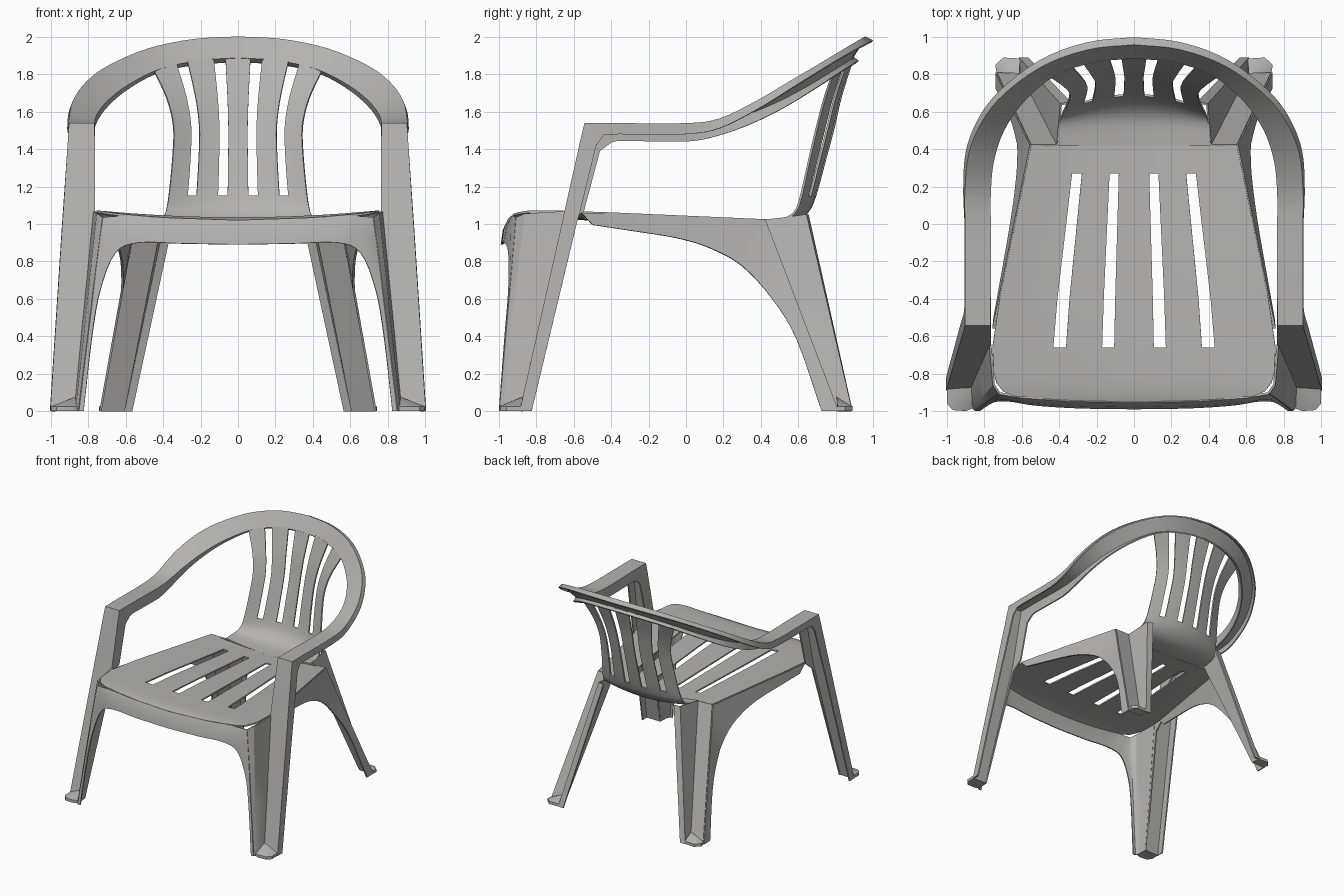
import bpy, bmesh, math
from mathutils import Vector as V

if "Cube" in bpy.data.objects:
    bpy.data.objects.remove(bpy.data.objects["Cube"])

plastic = bpy.data.materials.new("grey plastic")
plastic.diffuse_color = (0.45, 0.445, 0.44, 1)
plastic.use_nodes = True
plastic.node_tree.nodes["Principled BSDF"].inputs["Base Color"].default_value = plastic.diffuse_color


def finish(name, bm, thick=0.012):
    """Mirror half a part, thicken it, bake and shade."""
    bmesh.ops.recalc_face_normals(bm, faces=bm.faces)
    me = bpy.data.meshes.new(name)
    bm.to_mesh(me)
    bm.free()
    ob = bpy.data.objects.new(name, me)
    bpy.context.collection.objects.link(ob)
    me.materials.append(plastic)
    m = ob.modifiers.new("mirror", 'MIRROR')
    m.merge_threshold = 0.0005
    if thick:
        s = ob.modifiers.new("thickness", 'SOLIDIFY')
        s.thickness, s.offset = thick, 0
    bpy.ops.object.select_all(action='DESELECT')
    ob.select_set(True)
    bpy.context.view_layer.objects.active = ob
    bpy.ops.object.convert(target='MESH')
    bpy.ops.object.shade_smooth_by_angle(angle=math.radians(32))
    return ob


def loft(name, rows, skip=lambda r, c: False):
    bm = bmesh.new()
    vs = [[bm.verts.new(p) for p in row] for row in rows]
    for r in range(len(rows) - 1):
        for c in range(len(rows[0]) - 1):
            if not skip(r, c):
                bm.faces.new((vs[r][c], vs[r][c + 1], vs[r + 1][c + 1], vs[r + 1][c]))
    loose = [v for v in bm.verts if not v.link_faces]
    bmesh.ops.delete(bm, geom=loose, context='VERTS')
    return finish(name, bm)


def resample(pts, n=4, smooth=True):
    """Catmull-Rom (or straight) resampling of a list of points."""
    P = [V(p) for p in pts]
    out = []
    for i in range(len(P) - 1):
        a, b = P[i], P[i + 1]
        ta = (b - P[i - 1]) / 2 if i else b - a
        tb = (P[i + 2] - a) / 2 if i + 2 < len(P) else b - a
        for k in range(n):
            t = k / n
            if smooth:
                out.append(a * (2*t**3 - 3*t*t + 1) + b * (3*t*t - 2*t**3)
                           + ta * (t**3 - 2*t*t + t) + tb * (t**3 - t*t))
            else:
                out.append(a.lerp(b, t))
    return out + [P[-1]]


def interp(table, x):
    for (x0, y0), (x1, y1) in zip(table, table[1:]):
        if x <= x1:
            return y0 + (y1 - y0) * max(0, (x - x0) / (x1 - x0))
    return table[-1][1]


EDGE = [(-.95, .64), (-.925, .70), (-.88, .735), (-.8, .75), (-.6, .76), (.42, .55)]


def half_width(y):
    return interp(EDGE, y)


# Seat panel with four slots (columns 1 and 4 left open)
cols = (0, .14, .225, .35, .48, .57, .78, 1)
rows = []
for y in (-.95, -.925, -.88, -.8, -.66, -.4, -.1, .1, .27, .42):
    z = interp([(-.95, 1.05), (-.9, 1.065), (-.6, 1.065), (.42, 1.02)], y)
    shift = .03 if y < -.87 else 0
    rows.append([(f * half_width(y), y + shift * f * f, z - .035 * (1 - f * f)) for f in cols])
loft("seat", rows, lambda r, c: c in (1, 4) and 4 <= r < 8)

# Back rest: half width, then edge y z and centre y z for each level
levels = [(.41, .42, 1.02, .42, .985), (.40, .53, 1.03, .56, 1.0), (.385, .585, 1.07, .645, 1.06),
          (.37, .615, 1.15, .69, 1.15), (.35, .66, 1.35, .745, 1.35), (.345, .70, 1.52, .79, 1.52),
          (.38, .74, 1.67, .83, 1.69), (.45, .79, 1.82, .895, 1.895)]
lines = [resample([(l[0], l[1], l[2]) for l in levels]),
         resample([(0, l[3], l[4]) for l in levels])]
cols = (0, .15, .29, .45, .6, .73, .87, 1)
rows = []
for e, c in zip(*lines):
    rows.append([(f * e.x, c.y + (e.y - c.y) * f * f, c.z + (e.z - c.z) * f * f) for f in cols])
loft("back_rest", rows, lambda r, c: c in (1, 4) and r >= 12)

# Front apron running down into the front legs
top = resample([(0, -.95, 1.018), (.35, -.943, 1.03), (.6, -.925, 1.043), (.72, -.905, 1.035),
                (.76, -.93, .73), (.80, -.96, .4), (.85, -.995, 0)], 4, False)
low = resample([(0, -.985, .89), (.3, -.98, .895), (.53, -.965, .9), (.655, -.945, .845),
                (.735, -.945, .65), (.78, -.965, .4), (.825, -.995, 0)])
low[0].x = 0
mid = [a.lerp(b, .4) + V((0, -.01 * max(0, min(1, a.z * 3 - 2)), 0)) for a, b in zip(top, low)]
loft("front_apron", [top, mid, low])

# Outer side of the front leg, from the apron corner back to the arm post
loft("front_leg_side", [
    [(.72, -.905, 1.035), (.76, -.93, .73), (.80, -.96, .4), (.85, -.995, 0)],
    [(.75, -.86, 1.055), (.785, -.9, .73), (.82, -.935, .4), (.865, -.97, 0)],
    [(.768, -.645, 1.068), (.80, -.72, .73), (.833, -.795, .4), (.87, -.885, 0)]])


# Side apron running back into the rear leg
def side(p):
    y, z = p.x, p.y
    return V((half_width(min(y, .42)) + .18 * max(0, 1.03 - z), y, z))


top = resample([(-.56, 1.06, 0), (-.3, 1.05, 0), (0, 1.037, 0), (.25, 1.026, 0), (.42, 1.02, 0),
                (.53, .73, 0), (.65, .42, 0), (.81, 0, 0)], 4, False)
low = resample([(-.5, .995, 0), (-.3, .965, 0), (-.05, .925, 0), (.13, .87, 0), (.3, .775, 0),
                (.46, .6, 0), (.59, .385, 0), (.725, 0, 0)])
loft("side_apron", [[side(p) for p in top], [side(p) for p in low]])

# Folded rear leg
ends = [((.55, .42, 1.02), (.735, .81, 0)), ((.41, .42, 1.02), (.61, .81, 0)),
        ((.39, .64, 1.05), (.61, .885, 0)), ((.34, .65, 1.05), (.565, .885, 0))]
loft("rear_leg", [resample(e, 4, False) for e in ends])

# Arm rest and top rim: outer and inner edge of the band, half way round
outer = resample([(.90, -.36, 1.535), (.90, 0, 1.535), (.90, .18, 1.56), (.88, .38, 1.655),
                  (.81, .55, 1.755), (.69, .70, 1.843), (.48, .85, 1.933), (.24, .935, 1.983),
                  (0, .96, 1.997)])
inner = resample([(.77, -.36, 1.535), (.77, 0, 1.53), (.77, .16, 1.545), (.755, .33, 1.59),
                  (.70, .50, 1.66), (.59, .66, 1.745), (.42, .80, 1.83), (.21, .87, 1.875),
                  (0, .89, 1.89)])
# Arm posts: outer x, inner x, y, z, outer lip y z, inner lip y z
rows = []
for xo, xi, y, z, ly, lz, my, mz in ((1.0, .87, -.885, 0, .06, 0, .01, 0),
                                     (.935, .775, -.66, 1.0, .075, 0, .03, 0),
                                     (.93, .77, -.645, 1.07, .08, 0, .1, 0),
                                     (.905, .77, -.56, 1.45, .08, -.03, .1, -.06),
                                     (.90, .77, -.54, 1.535, .1, -.06, .14, -.1)):
    rows.append([(xo, y + ly, z + lz), (xo, y, z), (xi, y, z), (xi, y + my, z + mz)])
for o, i in zip(outer, inner):
    s = max(0, min(1, o.y / .9))
    h = V((o.x - i.x, o.y - i.y, 0)).normalized()
    lip_o = o + h * .036 * s - V((0, 0, .055 - .035 * s))
    lip_i = i + h * .03 * s - V((0, 0, .09 - .07 * s))
    rows.append([lip_o, o, i, lip_i])
loft("arm_rim_and_post", rows)


# Feet: small sloping toe caps
def foot(name, outline, apex):
    bm = bmesh.new()
    for x, y in outline:
        bm.verts.new((x, y, 0))
        bm.verts.new((x, y, .025))
    bm.verts.new(apex)
    bmesh.ops.convex_hull(bm, input=bm.verts)
    finish(name, bm, 0)


foot("front_foot", [(.87, -.88), (.86, -.985), (.9, -1), (.97, -.995), (1, -.96), (1, -.88)],
     (.87, -.875, .075))
foot("rear_foot", [(.61, .885), (.61, .81), (.735, .81), (.742, .85), (.70, .89)],
     (.612, .805, .075))
